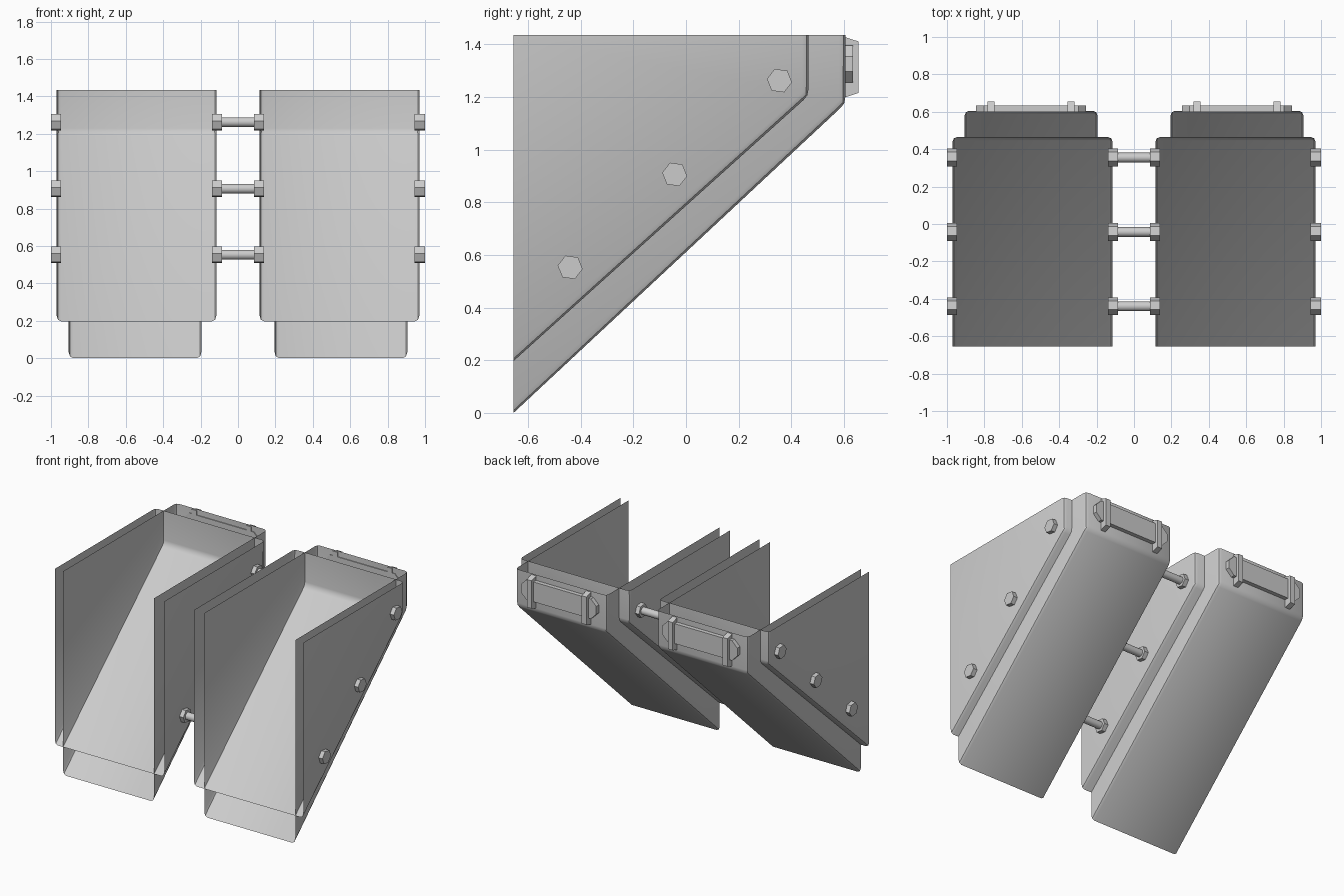
import bpy, bmesh, math
from mathutils import Matrix

cube = bpy.data.objects.get("Cube")
if cube:
    bpy.data.objects.remove(cube)

# One grey for the whole model
GREY = (0.6, 0.6, 0.6, 1)
metal = bpy.data.materials.new("grey metal")
metal.diffuse_color = GREY
metal.use_nodes = True
metal.node_tree.nodes["Principled BSDF"].inputs["Base Color"].default_value = GREY

FRONT, TOP = -0.655, 1.435
CENTRE = 0.5425
BACK = 0.605


def finish(name, bm, smooth=None):
    mesh = bpy.data.meshes.new(name)
    bm.to_mesh(mesh)
    bm.free()
    mesh.materials.append(metal)
    obj = bpy.data.objects.new(name, mesh)
    bpy.context.collection.objects.link(obj)
    if smooth:
        bpy.ops.object.select_all(action="DESELECT")
        obj.select_set(True)
        bpy.context.view_layer.objects.active = obj
        bpy.ops.object.shade_smooth_by_angle(angle=math.radians(smooth))
    return obj


def chute(name, x, half_width, low_z, back_y, bend_z):
    """Thin sheet trough, open at the top and front, with softened folds."""
    bm = bmesh.new()
    profile = [(FRONT, TOP), (FRONT, low_z), (back_y, bend_z), (back_y, TOP)]
    a, b = [[bm.verts.new((x + s * half_width, y, z)) for y, z in profile]
            for s in (-1, 1)]
    bm.faces.new(a[::-1])
    bm.faces.new(b)
    for i in (1, 2):
        bm.faces.new((a[i], a[i + 1], b[i + 1], b[i]))
    bmesh.ops.recalc_face_normals(bm, faces=bm.faces)
    # Normals point out of the trough
    bm.faces.ensure_lookup_table()
    bm.normal_update()
    if bm.faces[0].normal.x > 0:
        bmesh.ops.reverse_faces(bm, faces=bm.faces)
    folds = [e for e in bm.edges if len(e.link_faces) == 2]
    bmesh.ops.bevel(bm, geom=folds, offset=0.024, segments=2, profile=0.5,
                    affect="EDGES")
    return finish(name, bm, 35)


def rod(name, x0, x1, y, z, radius, sides, turn=0, smooth=None):
    """Cylinder or prism lying along x."""
    bm = bmesh.new()
    bmesh.ops.create_cone(bm, cap_ends=True, segments=sides, radius1=radius,
                          radius2=radius, depth=abs(x1 - x0))
    spin = Matrix.Rotation(math.radians(turn), 4, "X")
    lay = Matrix.Rotation(math.pi / 2, 4, "Y")
    move = Matrix.Translation(((x0 + x1) / 2, y, z))
    bm.transform(move @ spin @ lay)
    return finish(name, bm, smooth)


def prism(name, points, direction):
    """Extrude a flat outline along a vector."""
    bm = bmesh.new()
    face = bm.faces.new([bm.verts.new(p) for p in points])
    out = bmesh.ops.extrude_face_region(bm, geom=[face])
    bmesh.ops.translate(bm, vec=direction,
                        verts=[v for v in out["geom"]
                               if isinstance(v, bmesh.types.BMVert)])
    bmesh.ops.recalc_face_normals(bm, faces=bm.faces)
    return finish(name, bm)


BOLTS = [(0.355, 1.262), (-0.043, 0.906), (-0.44, 0.553)]

for side, s in (("left", 1), ("right", -1)):
    x = s * CENTRE
    # Wide trough with a narrower, deeper one nested through it
    chute(side + "_wide_chute", x, 0.4275, 0.197, 0.465, 1.205)
    chute(side + "_narrow_chute", x + s * 0.008, 0.355, 0.0, BACK, 1.175)

    # Hex heads on both side walls
    for i, (y, z) in enumerate(BOLTS, 1):
        for place, x0, x1 in (("inner", 0.085, 0.14), ("outer", 0.945, 1.0)):
            rod(f"{side}_{place}_bolt_head_{i}", s * x0, s * x1, y, z,
                0.048, 6, turn=52)

    # Long plate with clipped ends on the back wall
    cx, cz = s * 0.55, 1.325
    w, h, c = 0.294, 0.07, 0.042
    outline = [(-w, -h + c), (-w + c, -h), (w - c, -h), (w, -h + c),
               (w, h - c), (w - c, h), (-w + c, h), (-w, h - c)]
    prism(side + "_back_plate",
          [(cx + px, BACK - 0.006, cz + pz) for px, pz in outline],
          (0, 0.035, 0))

    # Two tapered straps holding the plate
    for i, dx in enumerate((-0.214, 0.214), 1):
        x0 = cx + dx - 0.019
        strap = [(BACK - 0.006, 1.199), (BACK, 1.199), (0.655, 1.215),
                 (0.655, 1.411), (BACK, 1.427), (BACK - 0.006, 1.427)]
        prism(f"{side}_strap_{i}", [(x0, y, z) for y, z in strap],
              (0.038, 0, 0))

# Round tie rods joining the two troughs
for i, (y, z) in enumerate(BOLTS, 1):
    rod(f"tie_rod_{i}", -0.115, 0.115, y, z, 0.026, 24, smooth=40)
